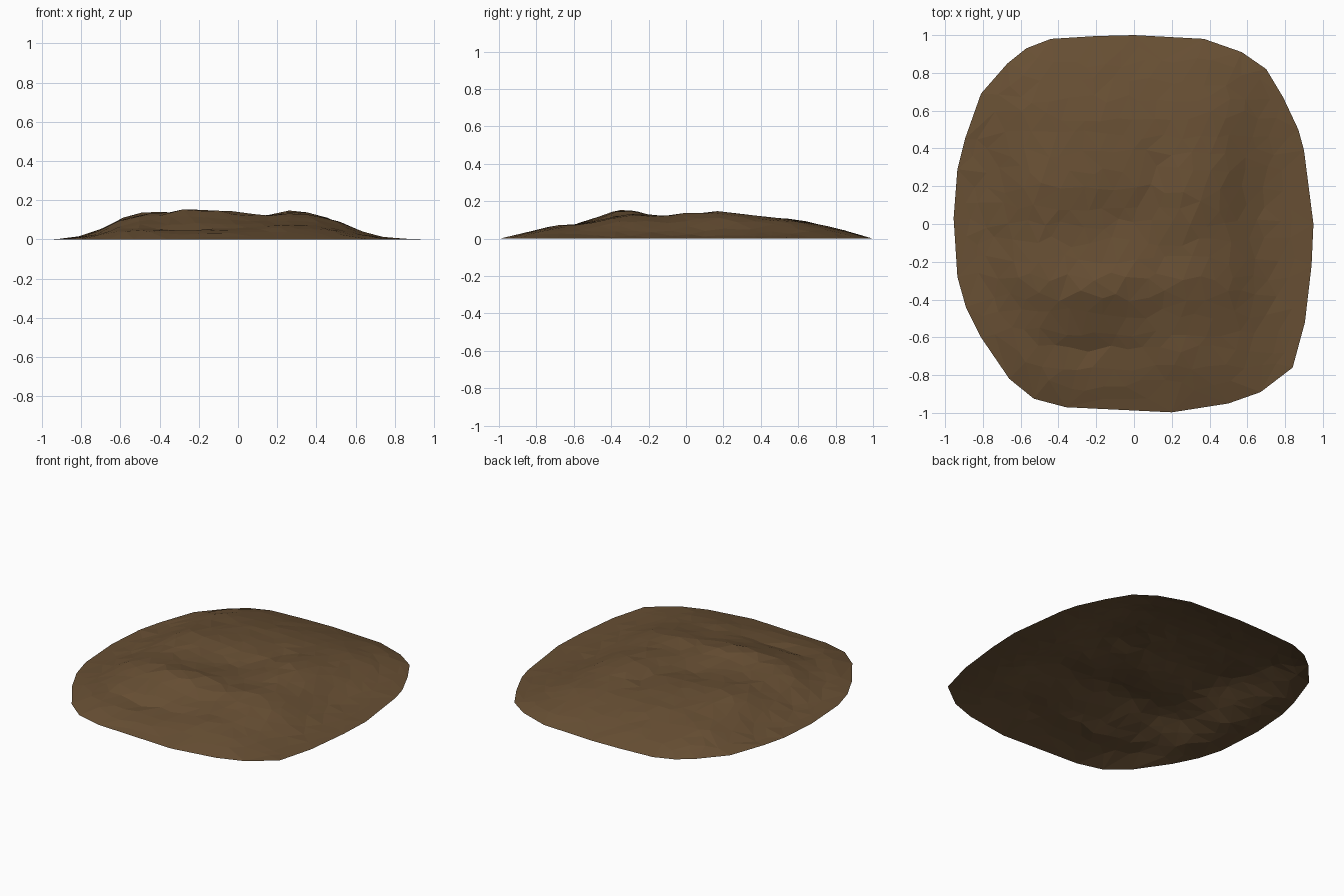
import bpy, math, random
from mathutils import Vector, geometry

if "Cube" in bpy.data.objects:
    bpy.data.objects.remove(bpy.data.objects["Cube"])

random.seed(4)

# Outline of the mound, seen from above
OUTLINE = [(.95, 0), (.94, -.22), (.905, -.52), (.84, -.76), (.67, -.89), (.5, -.95), (.2, -.997),
           (-.36, -.97), (-.53, -.925), (-.66, -.82), (-.81, -.6), (-.89, -.44), (-.935, -.28),
           (-.955, .03), (-.935, .29), (-.895, .45), (-.81, .69), (-.67, .85), (-.57, .93),
           (-.44, .98), (-.2, .995), (0, 1), (.37, .98), (.57, .91), (.7, .82), (.79, .67),
           (.87, .5), (.9, .39)]

# Height profiles across the width and along the depth
ACROSS = [(-.96, 0), (-.85, .03), (-.75, .2), (-.6, .75), (-.5, .95), (-.2, 1), (.3, 1),
          (.4, .92), (.5, .73), (.6, .42), (.7, .15), (.8, .03), (.96, 0)]
ALONG = [(-1, 0), (-.8, .045), (-.65, .065), (-.43, .122), (-.33, .135), (-.1, .122), (.2, .126),
         (.4, .118), (.6, .1), (.8, .055), (.93, .022), (1, 0)]

# Lumps and hollows: x, y, x spread, y spread, height
LUMPS = [(-.2, -.34, .24, .11, .024), (.3, .14, .14, .2, .022), (-.45, .2, .22, .16, .018),
         (-.04, .02, .2, .14, -.022), (.12, .3, .08, .25, -.014), (.2, -.46, .28, .10, -.016),
         (.15, -.25, .08, .2, -.012), (-.58, -.45, .18, .14, -.020), (-.25, -.68, .25, .07, -.018),
         (.35, -.70, .25, .07, .012), (.62, .1, .1, .2, -.014)]


def profile(points, t):
    for (a, u), (b, v) in zip(points, points[1:]):
        if t <= b:
            return u + (v - u) * max(0, t - a) / (b - a)
    return points[-1][1]


def edge_radius(x, y):
    """Distance from the centre to the outline in the direction of x, y."""
    d = Vector((x, y)).normalized() * 3
    for i, p in enumerate(OUTLINE):
        hit = geometry.intersect_line_line_2d((0, 0), d, p, OUTLINE[i - 1])
        if hit:
            return hit.length
    return 1


def height(x, y):
    inside = 1 - math.hypot(x, y) / edge_radius(x, y)
    if inside < 1e-3:
        return 0
    fade = min(1, inside / .2)
    z = profile(ACROSS, x) * profile(ALONG, y)
    for cx, cy, sx, sy, h in LUMPS:
        z += fade * h * math.exp(-((x - cx) / sx) ** 2 - ((y - cy) / sy) ** 2)
    z += fade * random.uniform(-.003, .003)
    return max(.002, z * min(1, .3 + inside / .12))


# Irregular triangle net filling the outline
points = [Vector(p) for p in OUTLINE]
STEP = .095
for i in range(-16, 17):
    for j in range(-11, 12):
        x = (i + .5 * (j % 2)) * STEP + random.uniform(-.03, .03)
        y = j * STEP + random.uniform(-.03, .03)
        if math.hypot(x, y) < edge_radius(x, y) - .05:
            points.append(Vector((x, y)))
n = len(OUTLINE)
net, _, faces, *_ = geometry.delaunay_2d_cdt(points, [(i, (i + 1) % n) for i in range(n)], [], 1, 1e-5)

# Dirt mound: an open, flat-faced surface without an underside
mesh = bpy.data.meshes.new("dirt_mound")
mesh.from_pydata([(p.x, p.y, height(p.x, p.y)) for p in net], [], [tuple(f) for f in faces])
if sum(f.normal.z for f in mesh.polygons) < 0:
    mesh.flip_normals()
mound = bpy.data.objects.new("dirt_mound", mesh)
bpy.context.collection.objects.link(mound)

soil = bpy.data.materials.new("brown_soil")
soil.diffuse_color = (.138, .079, .034, 1)
soil.use_nodes = True
soil.node_tree.nodes["Principled BSDF"].inputs["Base Color"].default_value = soil.diffuse_color
mesh.materials.append(soil)
